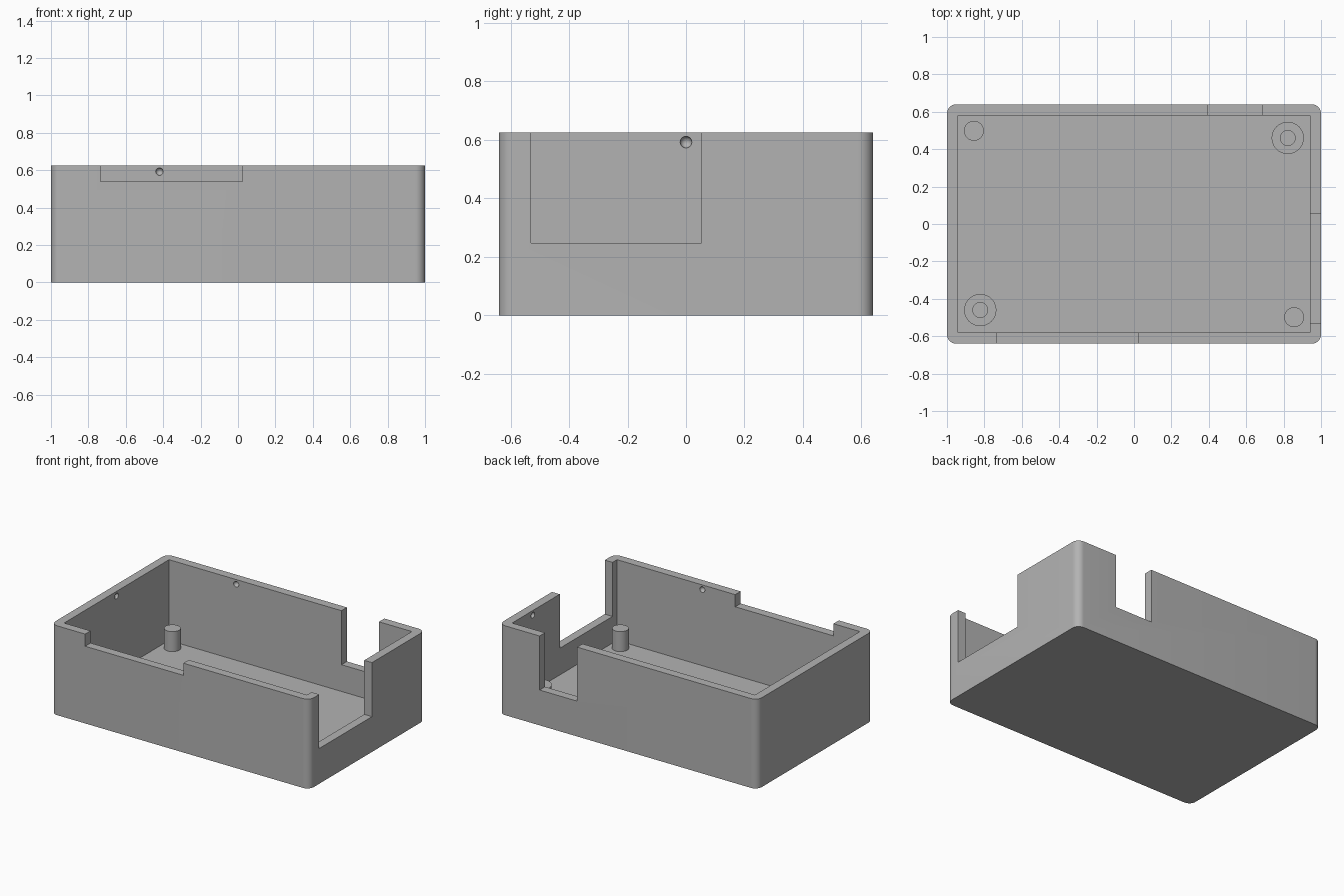
import bpy, bmesh
from mathutils import Matrix, Vector

if "Cube" in bpy.data.objects:
    bpy.data.objects.remove(bpy.data.objects["Cube"], do_unlink=True)

HX, HY, H = 1.0, 0.64, 0.625      # half length, half width, height
WALL, FLOOR, CORNER = 0.06, 0.06, 0.05

grey = bpy.data.materials.new("matte grey")
grey.use_nodes = True
colour = (0.45, 0.45, 0.45, 1)
grey.diffuse_color = colour
grey.node_tree.nodes["Principled BSDF"].inputs["Base Color"].default_value = colour


def finish(bm, name):
    mesh = bpy.data.meshes.new(name)
    bmesh.ops.recalc_face_normals(bm, faces=bm.faces)
    bm.to_mesh(mesh)
    bm.free()
    mesh.materials.append(grey)
    obj = bpy.data.objects.new(name, mesh)
    bpy.context.collection.objects.link(obj)
    return obj


def box(name, low, high, corner=0):
    low, high = Vector(low), Vector(high)
    bm = bmesh.new()
    bmesh.ops.create_cube(bm, size=1, matrix=Matrix.Translation((low + high) / 2)
                          @ Matrix.Diagonal((*(high - low), 1)))
    if corner:
        upright = [e for e in bm.edges
                   if abs(e.verts[0].co.z - e.verts[1].co.z) > 0.01]
        bmesh.ops.bevel(bm, geom=upright, offset=corner, segments=10,
                        profile=0.5, affect='EDGES')
    return finish(bm, name)


def cylinder(name, x, y, radius, bottom, top):
    bm = bmesh.new()
    bmesh.ops.create_cone(bm, cap_ends=True, segments=48, radius1=radius,
                          radius2=radius, depth=top - bottom,
                          matrix=Matrix.Translation((x, y, (bottom + top) / 2)))
    return finish(bm, name)


def ball(name, centre, radius):
    bm = bmesh.new()
    bmesh.ops.create_uvsphere(bm, u_segments=24, v_segments=12, radius=radius,
                              matrix=Matrix.Translation(centre))
    return finish(bm, name)


def activate(obj):
    bpy.ops.object.select_all(action='DESELECT')
    obj.select_set(True)
    bpy.context.view_layer.objects.active = obj


def cut(obj, cutter):
    activate(obj)
    mod = obj.modifiers.new("cut", 'BOOLEAN')
    mod.operation, mod.solver, mod.object = 'DIFFERENCE', 'EXACT', cutter
    bpy.ops.object.modifier_apply(modifier=mod.name)
    bpy.data.objects.remove(cutter, do_unlink=True)


def smooth(obj):
    activate(obj)
    bpy.ops.object.shade_smooth_by_angle(angle=0.6)


# Open tray with rounded upright corners
ix, iy, over = HX - WALL, HY - WALL, H + 0.1
tray = box("case_tray", (-HX, -HY, 0), (HX, HY, H), CORNER)
cut(tray, box("cavity", (-ix, -iy, FLOOR), (ix, iy, over)))

# Connector openings in the front, left and back walls
cut(tray, box("front_opening", (-0.735, -HY - 0.1, 0.54), (0.025, -iy + 0.03, over)))
cut(tray, box("left_opening", (ix - 0.03, -0.53, 0.247), (HX + 0.1, 0.053, over)))
cut(tray, box("back_opening", (0.395, iy - 0.03, 0.247), (0.685, HY + 0.1, over)))

# Snap dimples for the lid, on the inner wall faces
for x, y in ((-0.42, iy), (0.28, -iy), (-ix, 0), (ix, 0.35)):
    cut(tray, ball("dimple", (x, y, 0.592), 0.02))
smooth(tray)

# Screw bosses and plain support posts, on opposite diagonals
for side, label in ((1, "back_left"), (-1, "front_right")):
    boss = cylinder(label + "_screw_boss", side * 0.822, side * 0.46, 0.086, FLOOR - 0.01, 0.18)
    cut(boss, cylinder("screw_hole", side * 0.822, side * 0.46, 0.04, FLOOR + 0.002, 0.3))
    smooth(boss)
for side, label in ((1, "front_left"), (-1, "back_right")):
    smooth(cylinder(label + "_support_post", side * 0.856, side * -0.498,
                    0.053, FLOOR - 0.01, 0.2))
